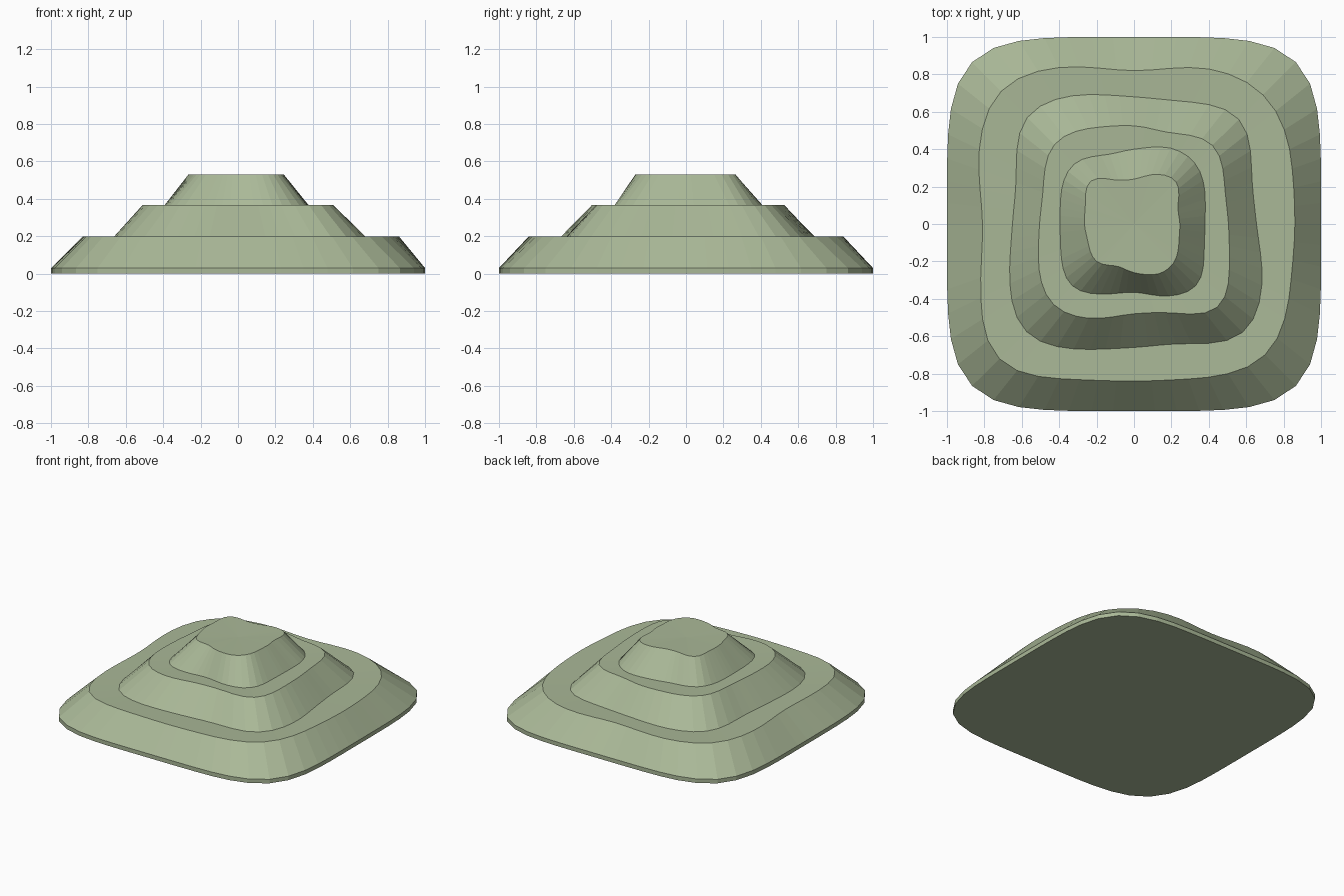
import bpy, bmesh, math

if "Cube" in bpy.data.objects:
    bpy.data.objects.remove(bpy.data.objects["Cube"])

SEGMENTS = 56      # points around each contour
POWER = 4.8        # squareness of the rounded-square contour

# Half-widths of each contour every 22.5 degrees, counter-clockwise from +x
LOWER_LIP = [.86, .84, .69, .835, .82, .84, .71, .83,
             .81, .82, .72, .83, .84, .825, .70, .835]
MIDDLE_FOOT = [.655, .63, .56, .655, .68, .69, .57, .63,
               .65, .665, .575, .67, .66, .64, .58, .685]
MIDDLE_LIP = [.505, .485, .42, .487, .525, .515, .425, .485,
              .505, .51, .43, .505, .48, .475, .445, .51]
UPPER_FOOT = [.38, .38, .325, .41, .40, .37, .32, .39,
              .395, .39, .33, .375, .365, .385, .33, .375]
UPPER_LIP = [.245, .235, .225, .265, .24, .235, .23, .26,
             .265, .245, .20, .225, .26, .27, .21, .24]
OUTER = None       # plain rounded square

# Contours from the ground to the summit
LEVELS = [(OUTER, 0), (OUTER, .03), (LOWER_LIP, .20), (MIDDLE_FOOT, .196),
          (MIDDLE_LIP, .366), (UPPER_FOOT, .363), (UPPER_LIP, .53)]


def square_radius(a):
    """Polar radius of a unit rounded square."""
    return (abs(math.cos(a)) ** POWER + abs(math.sin(a)) ** POWER) ** (-1 / POWER)


def scale_at(widths, a):
    """Smooth periodic interpolation of the contour size."""
    if widths is None:
        return 1.0
    n = len(widths)
    step = math.tau / n
    k = int(a / step + 1e-6)
    t = a / step - k
    p = []
    for i in range(k - 1, k + 3):
        b = i * step
        unit = square_radius(b) * max(abs(math.cos(b)), abs(math.sin(b)))
        p.append(widths[i % n] / unit)
    return 0.5 * (2 * p[1] + (p[2] - p[0]) * t
                  + (2 * p[0] - 5 * p[1] + 4 * p[2] - p[3]) * t * t
                  + (3 * p[1] - p[0] - 3 * p[2] + p[3]) * t ** 3)


def contour(bm, widths, z):
    verts = []
    for i in range(SEGMENTS):
        a = math.tau * i / SEGMENTS
        r = square_radius(a) * scale_at(widths, a)
        verts.append(bm.verts.new((r * math.cos(a), r * math.sin(a), z)))
    return verts


# Terraced hill: sloped banks and flat ledges lofted between contours
bm = bmesh.new()
rings = [contour(bm, w, z) for w, z in LEVELS]
for low, high in zip(rings, rings[1:]):
    for i in range(SEGMENTS):
        j = (i + 1) % SEGMENTS
        bm.faces.new((low[i], low[j], high[j], high[i]))

# Flat underside and fanned summit
bm.faces.new(rings[0][::-1])
peak = bm.verts.new((0, 0, .525))
for i in range(SEGMENTS):
    bm.faces.new((rings[-1][i], rings[-1][(i + 1) % SEGMENTS], peak))

mesh = bpy.data.meshes.new("terraced_hill")
bm.to_mesh(mesh)
bm.free()
hill = bpy.data.objects.new("terraced_hill", mesh)
bpy.context.collection.objects.link(hill)

# Grass colour
grass = bpy.data.materials.new("pale_grass_green")
grass.diffuse_color = (.40, .48, .31, 1)
grass.use_nodes = True
grass.node_tree.nodes["Principled BSDF"].inputs["Base Color"].default_value = grass.diffuse_color
mesh.materials.append(grass)
